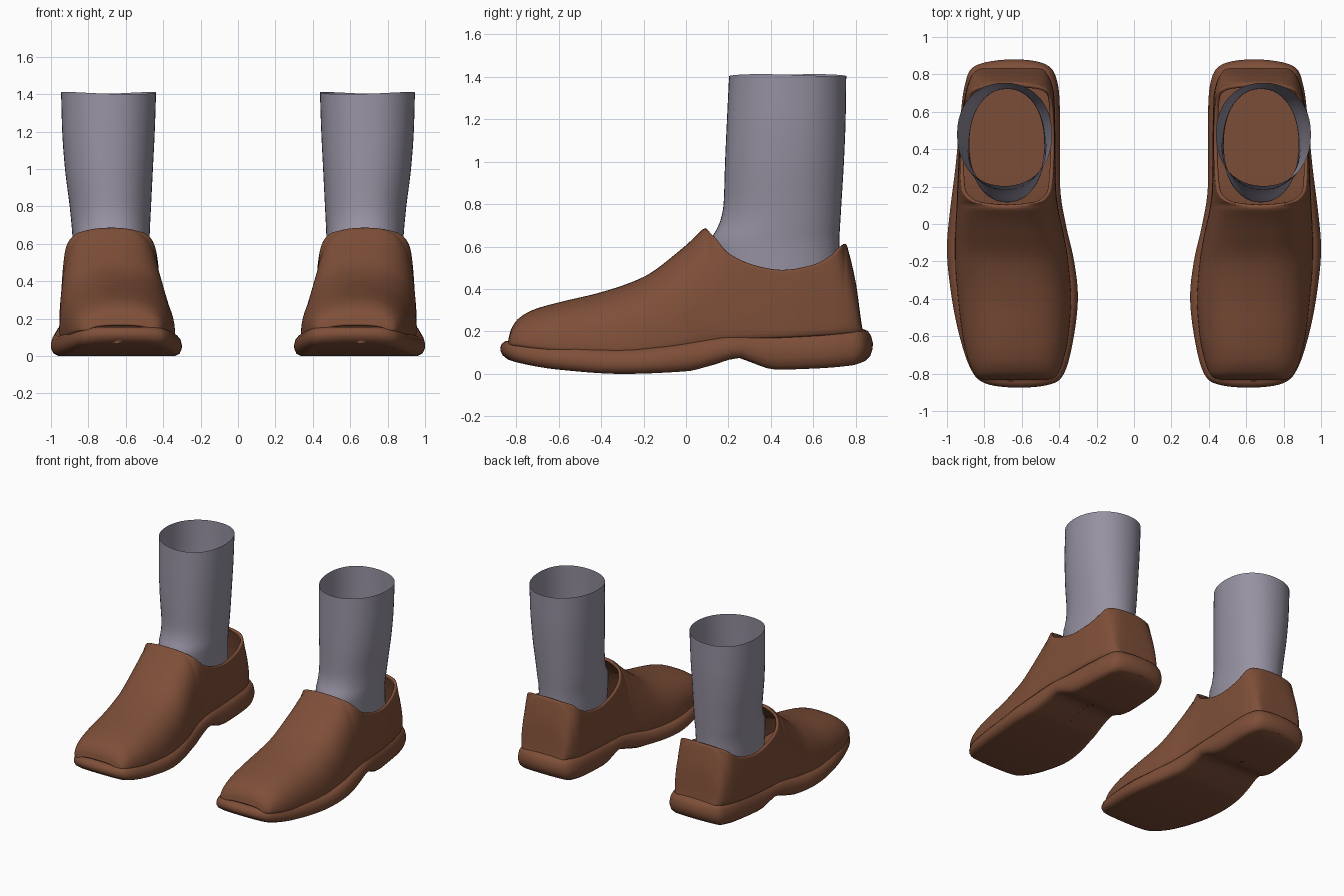
import bpy, bmesh, math

cube = bpy.data.objects.get("Cube")
if cube:
    bpy.data.objects.remove(cube, do_unlink=True)


def material(name, rgb):
    m = bpy.data.materials.new(name)
    m.use_nodes = True
    m.diffuse_color = (*rgb, 1)
    bsdf = m.node_tree.nodes["Principled BSDF"]
    bsdf.inputs["Base Color"].default_value = (*rgb, 1)
    bsdf.inputs["Roughness"].default_value = 0.7
    return m


LEATHER = material("brown leather", (0.21, 0.078, 0.04))
KNIT = material("grey knit", (0.31, 0.285, 0.36))


def smooth(table, t, col=1):
    """Monotone cubic lookup of a column in a table keyed by its first column."""
    t = min(max(t, table[0][0]), table[-1][0])
    slopes = [(b[col] - a[col]) / (b[0] - a[0]) for a, b in zip(table, table[1:])]

    def tangent(k):
        if k == 0 or k == len(slopes):
            return slopes[min(k, len(slopes) - 1)]
        p, q = slopes[k - 1], slopes[k]
        return 2 * p * q / (p + q) if p * q > 0 else 0

    k = max(i for i in range(len(slopes)) if t >= table[i][0])
    a, b = table[k], table[k + 1]
    w = b[0] - a[0]
    s = (t - a[0]) / w
    return (a[col] * (1 + 2 * s) * (1 - s) ** 2 + b[col] * s * s * (3 - 2 * s)
            + w * s * (1 - s) * (tangent(k) * (1 - s) - tangent(k + 1) * s))


def grid_object(name, rows, mat, side, closed=True, gap=None):
    """Skin rows of points; side -1 mirrors the part across x."""
    bm = bmesh.new()
    vs = [[bm.verts.new((x * side, y, z)) for x, y, z in r] for r in rows]
    n = len(rows[0])
    for a, b in zip(vs, vs[1:]):
        for i in range(n if closed else n - 1):
            if i == gap:
                continue
            j = (i + 1) % n
            quad = (a[i], a[j], b[j], b[i])
            bm.faces.new(quad if side > 0 else quad[::-1])
    bmesh.ops.remove_doubles(bm, verts=bm.verts, dist=0.0001)
    mesh = bpy.data.meshes.new(name)
    bm.to_mesh(mesh)
    bm.free()
    mesh.materials.append(mat)
    mesh.polygons.foreach_set("use_smooth", [True] * len(mesh.polygons))
    ob = bpy.data.objects.new(name, mesh)
    bpy.context.collection.objects.link(ob)
    return ob


# Sole: outline seen from above, and its lower and upper heights along y
OUTLINE = [(.62, -.875), (.80, -.85), (.88, -.76), (.945, -.55), (.985, -.32), (1, -.13),
           (.985, .06), (.955, .3), (.93, .55), (.905, .74), (.85, .845), (.66, .88),
           (.475, .855), (.41, .76), (.395, .55), (.395, .2), (.365, 0), (.32, -.2),
           (.3, -.4), (.325, -.62), (.37, -.79), (.44, -.855)]
SOLE_LOW = [(-.88, .085), (-.8, .055), (-.6, .02), (-.3, 0), (0, .012), (.12, .04), (.25, .075),
            (.33, .045), (.42, .02), (.6, .025), (.78, .04), (.88, .075)]
SOLE_TOP = [(-.88, .165), (-.6, .13), (-.3, .115), (-.1, .13), (.05, .155), (.2, .18),
            (.5, .195), (.88, .215)]
EDGE = [(.035, 0), (.012, .1), (.001, .3), (0, .5), (.008, .75), (.025, .93), (.05, 1)]


def closed_spline(pts, steps):
    out = []
    n = len(pts)
    for i in range(n):
        a, b, c, d = (pts[(i + k) % n] for k in (-1, 0, 1, 2))
        for s in range(steps):
            t = s / steps
            out.append([q + .5 * t * (r - p + t * (2 * p - 5 * q + 4 * r - u + t * (3 * (q - r) + u - p)))
                        for p, q, r, u in zip(a, b, c, d)])
    return out


def sole(name, side):
    line = closed_spline(OUTLINE, 6)

    def ring(inset, f, squeeze=1):
        row = []
        for i, (x, y) in enumerate(line):
            p, q = line[i - 1], line[(i + 1) % len(line)]
            dx, dy = q[0] - p[0], q[1] - p[1]
            length = math.hypot(dx, dy)
            x, y = x - dy / length * inset, y + dx / length * inset
            lo, hi = smooth(SOLE_LOW, y), smooth(SOLE_TOP, y)
            row.append((.65 + (x - .65) * squeeze, y, lo + (hi - lo) * f))
        return row

    rows = [ring(.035, 0, s) for s in (0, .5, .9)]
    rows += [ring(i, f) for i, f in EDGE]
    rows += [ring(.05, 1, s) for s in (.9, .5, 0)]
    return grid_object(name, rows, LEATHER, side)


# Upper: cross-sections along y as (y, inner x, outer x, height, squareness)
UPPER = [(-.837, .47, .79, .165, 2.6), (-.822, .425, .835, .215, 2.6), (-.79, .4, .86, .26, 2.6),
         (-.72, .375, .89, .302, 2.5), (-.6, .35, .917, .337, 2.5), (-.4, .335, .942, .385, 2.5),
         (-.2, .35, .957, .457, 2.6), (-.05, .375, .957, .565, 2.8), (.09, .405, .95, .695, 3),
         (.2, .417, .945, .84, 3), (.5, .42, .93, .93, 3), (.68, .425, .905, .86, 3),
         (.755, .44, .887, .618, 3), (.8, .462, .865, .43, 3), (.825, .485, .835, .25, 3),
         (.835, .51, .81, .19, 3)]
# Height of the foot opening along y
RIM = [(.09, .695), (.13, .65), (.2, .57), (.3, .52), (.45, .49), (.6, .515), (.68, .555),
       (.735, .605), (.755, .618)]


def upper(name, side, steps=6, arc=14):
    ys = [a[0] + (b[0] - a[0]) * s / steps for a, b in zip(UPPER, UPPER[1:]) for s in range(steps)]
    rows = []
    for y in ys + [UPPER[-1][0]]:
        x0, x1, top, n = (smooth(UPPER, y, c) for c in (1, 2, 3, 4))
        base = smooth(SOLE_TOP, y) - .025
        mid, half, h = (x0 + x1) / 2, (x1 - x0) / 2, top - base
        limit = math.pi / 2
        if RIM[0][0] < y < RIM[-1][0]:
            limit = math.asin(min(1, (smooth(RIM, y) - base) / h) ** (n / 2))
        walls = []
        for i in range(arc + 1):
            a = limit * i / arc
            walls.append((half * max(0, math.cos(a)) ** (2 / n), base + h * math.sin(a) ** (2 / n)))
        rows.append([(mid - w, y, z) for w, z in walls] + [(mid + w, y, z) for w, z in walls[::-1]])
    ob = grid_object(name, rows, LEATHER, side, closed=False, gap=arc)
    shell = ob.modifiers.new("thickness", 'SOLIDIFY')
    shell.thickness = .022
    shell.offset = -1
    ob.modifiers.new("rounding", 'SUBSURF').levels = 1
    ob.modifiers["rounding"].render_levels = 1


# Sock: tube levels as (z, inner x, outer x, front y, back y)
SOCK = [(.42, .48, .88, .13, .725), (.6, .475, .882, .115, .722), (.65, .472, .886, .125, .723),
        (.7, .47, .89, .155, .726), (.8, .465, .9, .177, .732), (1, .455, .925, .184, .744),
        (1.2, .445, .94, .193, .752), (1.4, .438, .946, .203, .755)]


def sock(name, side, levels=30, around=48):
    rows = []
    for k in range(levels + 1):
        f = k / levels
        z = SOCK[0][0] + (SOCK[-1][0] - SOCK[0][0]) * f
        x0, x1, y0, y1 = (smooth(SOCK, z, c) for c in (1, 2, 3, 4))
        row = []
        for i in range(around):
            a = math.tau * i / around
            c, s = math.cos(a), math.sin(a)
            wave = .006 * f ** 8 * (1 + math.sin(2 * a + 2.5))
            row.append(((x0 + x1) / 2 + (x1 - x0) / 2 * math.copysign(abs(c) ** .93, c),
                        (y0 + y1) / 2 + (y1 - y0) / 2 * math.copysign(abs(s) ** .93, s), z + wave))
        rows.append(row)
    return grid_object(name, rows, KNIT, side)


for label, side in (("left", 1), ("right", -1)):
    sole(label + "_sole", side)
    upper(label + "_upper", side)
    sock(label + "_sock", side)
